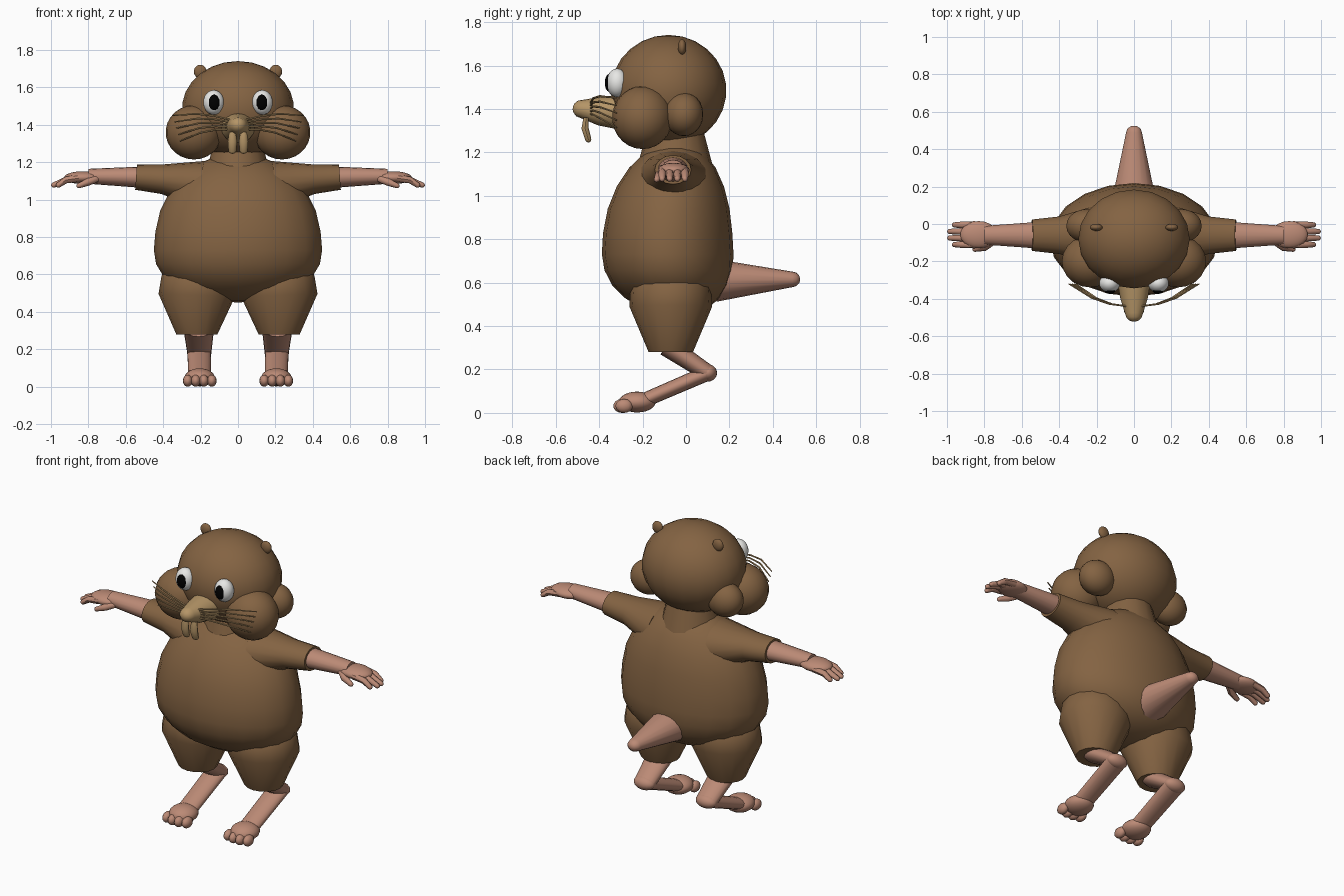
import bpy, bmesh, math
from mathutils import Vector, Matrix

default_cube = bpy.data.objects.get("Cube")
if default_cube:
    bpy.data.objects.remove(default_cube, do_unlink=True)

ACROSS = Vector((1, 0, 0))
FORWARD = Vector((0, 1, 0))
UPWARD = Vector((0, 0, 1))


def material(name, red, green, blue):
    mat = bpy.data.materials.new(name)
    mat.use_nodes = True
    color = (red, green, blue, 1)
    mat.diffuse_color = color
    mat.node_tree.nodes["Principled BSDF"].inputs["Base Color"].default_value = color
    return mat


fur = material("brown fur", 0.23, 0.125, 0.055)
skin = material("pink skin", 0.5, 0.255, 0.18)
tan = material("tan", 0.46, 0.3, 0.135)
white = material("eye white", 0.85, 0.85, 0.83)
black = material("pupil black", 0, 0, 0)


def finish(name, bm, mat, mirror=False):
    """Turn a bmesh into a smooth object, mirrored across the middle if asked."""
    bmesh.ops.recalc_face_normals(bm, faces=bm.faces[:])
    mesh = bpy.data.meshes.new(name)
    bm.to_mesh(mesh)
    bm.free()
    mesh.materials.append(mat)
    mesh.shade_smooth()
    mesh.set_sharp_from_angle(angle=math.radians(45))
    part = bpy.data.objects.new(name, mesh)
    bpy.context.scene.collection.objects.link(part)
    if mirror:
        part.modifiers.new("Mirror", 'MIRROR').use_mirror_merge = False


def add_ball(bm, centre, radii, segments=20):
    placement = Matrix.Translation(centre) @ Matrix.Diagonal(radii).to_4x4()
    bmesh.ops.create_uvsphere(bm, u_segments=segments, v_segments=segments * 2 // 3,
                              radius=1, matrix=placement)


def add_tube(bm, path, radii, side=ACROSS, flat=1.0, segments=16, round_tip=False):
    """Sweep an ellipse along a path; flat is its thickness relative to its width."""
    points = [Vector(p) for p in path]
    widths = list(radii)
    if round_tip:
        end, width = points[-1], widths[-1]
        heading = (end - points[-2]).normalized()
        for degrees in (30, 60, 80):
            bend = math.radians(degrees)
            points.append(end + heading * width * flat * math.sin(bend))
            widths.append(width * math.cos(bend))
    loops = []
    for i, (point, width) in enumerate(zip(points, widths)):
        before, after = points[max(i - 1, 0)], points[min(i + 1, len(points) - 1)]
        tangent = (after - before).normalized()
        wide = (side - tangent * side.dot(tangent)).normalized() * width
        thick = tangent.cross(wide) * flat
        turns = [math.tau * k / segments for k in range(segments)]
        loops.append([bm.verts.new(point + wide * math.cos(t) + thick * math.sin(t))
                      for t in turns])
    for lower, upper in zip(loops, loops[1:]):
        for k in range(segments):
            bm.faces.new((lower[k - 1], lower[k], upper[k], upper[k - 1]))
    bm.faces.new(loops[0])
    bm.faces.new(loops[-1])


def ball(name, mat, centre, radii, mirror=False):
    bm = bmesh.new()
    add_ball(bm, centre, radii)
    finish(name, bm, mat, mirror)


def tube(name, mat, path, radii, mirror=False, **options):
    bm = bmesh.new()
    add_tube(bm, path, radii, **options)
    finish(name, bm, mat, mirror)


# Pear-shaped torso: an egg with a fuller, shorter lower half
bm = bmesh.new()
add_ball(bm, centre=(0, 0, 0), radii=(1, 1, 1))
for vert in bm.verts:
    x, y, height = vert.co
    fullness = 1 + max(-height, 0) * 0.15
    stretch = 0.48 if height > 0 else 0.32
    vert.co = (x * fullness * 0.445,
               y * fullness * 0.3 - 0.085 + height * height * 0.04,
               height * stretch + 0.77)
finish("torso", bm, fur)
tube("neck", fur, path=[(0, -.05, 1.15), (0, -.05, 1.3)], radii=[.17, .13])

# Thighs and sleeves
tube("thighs", fur, mirror=True, flat=0.93,
     path=[(.2, -.07, .65), (.21, -.07, .57), (.22, -.07, .49), (.22, -.07, .28)],
     radii=[.15, .2, .205, .11])
tube("sleeves", fur, mirror=True, side=FORWARD, flat=0.8,
     path=[(.2, -.06, 1.08), (.4, -.06, 1.11), (.545, -.06, 1.12)],
     radii=[.16, .1, .084])

# Forearms and hands with four fingers and a thumb
tube("forearms", skin, mirror=True, side=FORWARD, flat=0.8,
     path=[(.5, -.06, 1.12), (.8, -.06, 1.125)], radii=[.072, .05])
bm = bmesh.new()
add_ball(bm, centre=(.83, -.057, 1.118), radii=(.1, .073, .034))
for finger in range(4):
    y = finger * 0.035 - 0.11
    reach = 0.985 if finger in (1, 2) else 0.96
    add_tube(bm, [(.85, y, 1.115), (.92, y, 1.105), (reach, y, 1.078)],
             radii=[.02, .018, .014], side=FORWARD, segments=8, round_tip=True)
add_tube(bm, [(.75, -.09, 1.115), (.8, -.125, 1.095), (.85, -.135, 1.075)],
         radii=[.02, .02, .014], side=UPWARD, segments=8, round_tip=True)
finish("hands", bm, skin, mirror=True)

# Shins run back to the heel, then the long feet run forward
bm = bmesh.new()
heel = (.207, .1, .184)
add_tube(bm, [(.21, -.09, .31), heel], radii=[.082, .065], flat=0.6)
add_ball(bm, heel, radii=(.066, .043, .04))
add_tube(bm, [heel, (.205, -.2, .055)], radii=[.064, .06], flat=0.56)
finish("lower_legs", bm, skin, mirror=True)
bm = bmesh.new()
add_ball(bm, centre=(.205, -.225, .05), radii=(.08, .085, .048))
for toe in range(4):
    y = -0.295 if toe in (1, 2) else -0.285
    add_ball(bm, (toe * 0.043 + 0.14, y, .032), radii=(.026, .04, .032), segments=12)
finish("feet", bm, skin, mirror=True)

# Tail
tube("tail", skin, path=[(0, .14, .61), (0, .49, .615)], radii=[.115, .042],
     flat=0.85, round_tip=True)

# Head, cheeks and ears
ball("head", fur, centre=(0, -.08, 1.485), radii=(.3, .266, .256))
ball("front_cheeks", fur, centre=(.235, -.2, 1.36), radii=(.152, .14, .145), mirror=True)
ball("rear_cheeks", fur, centre=(.255, -.01, 1.375), radii=(.108, .09, .1), mirror=True)
ball("ears", fur, centre=(.202, -.018, 1.685), radii=(.034, .019, .036), mirror=True)

# Eyes
ball("eyes", white, centre=(.13, -.317, 1.52), radii=(.056, .05, .066), mirror=True)
ball("pupils", black, centre=(.128, -.352, 1.52), radii=(.031, .022, .042), mirror=True)

# Snout and front teeth
tube("snout", tan, path=[(0, -.3, 1.385), (0, -.4, 1.39), (0, -.48, 1.4)],
     radii=[.09, .073, .047], flat=0.9, round_tip=True)
tube("teeth", tan, mirror=True, flat=0.7, segments=10, round_tip=True,
     path=[(.03, -.46, 1.36), (.03, -.465, 1.31), (.03, -.45, 1.26)],
     radii=[.018, .025, .021])

# Whiskers fan out from the snout, each arching a little on the way
bm = bmesh.new()
for whisker in range(5):
    root = Vector((.035, -.44, 1.425 - whisker * 0.012))
    end = Vector((.35 - whisker * 0.01, -.32, 1.45 - whisker * 0.034))
    arch = Vector((0, -.03, .02))
    path = [root.lerp(end, t) + arch * math.sin(t * math.pi) for t in (0, 0.3, 0.6, 1)]
    add_tube(bm, path, radii=[.005, .005, .005, .003], side=UPWARD, segments=6)
finish("whiskers", bm, tan, mirror=True)
